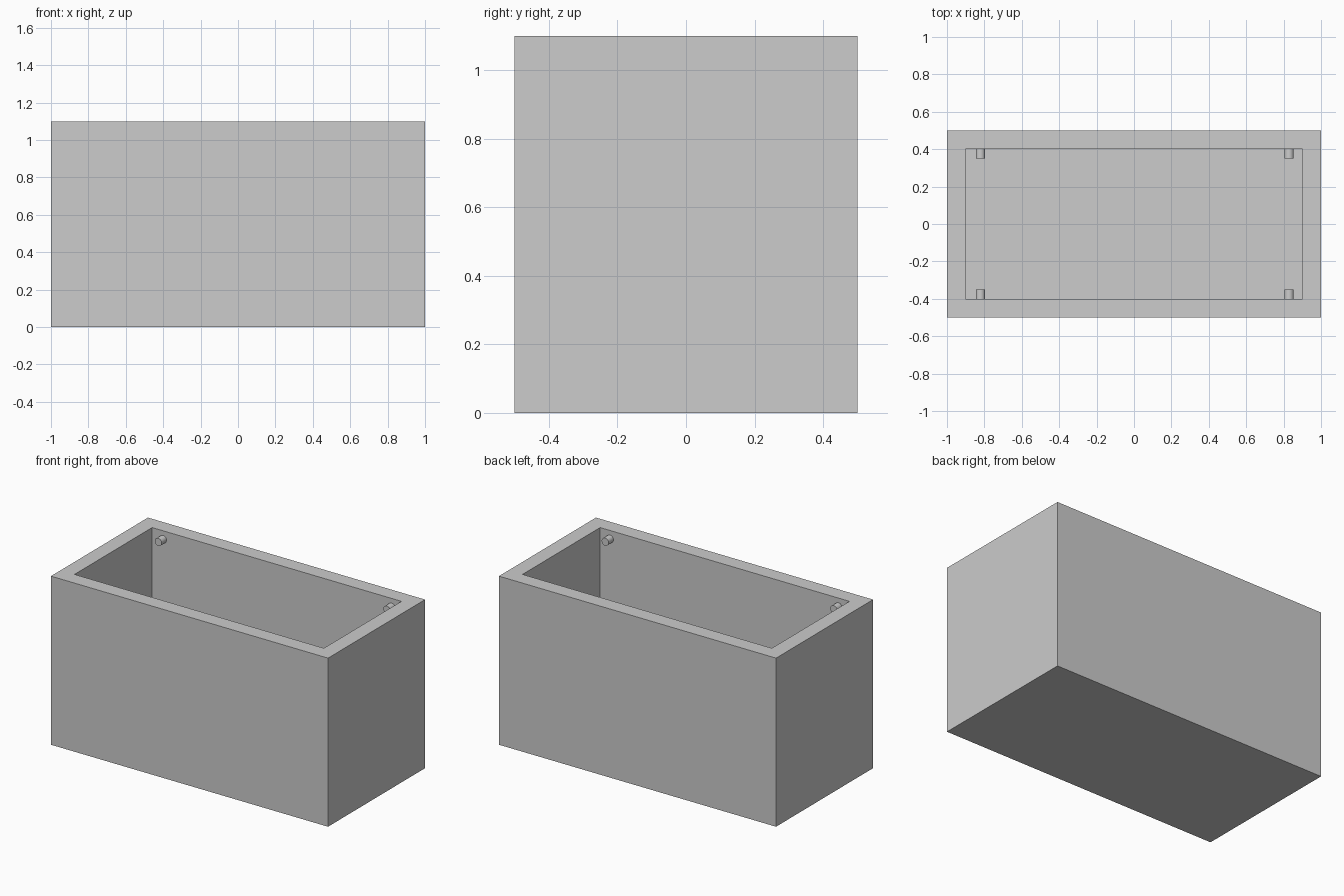
import bpy, bmesh
from math import radians
from mathutils import Matrix, Vector

cube = bpy.data.objects.get("Cube")
if cube:
    bpy.data.objects.remove(cube, do_unlink=True)

LENGTH, DEPTH, HEIGHT, WALL = 2.0, 1.0, 1.1, 0.1
PEG_RADIUS, PEG_LENGTH = 0.025, 0.05

grey = bpy.data.materials.new("light grey")
grey.use_nodes = True
grey.diffuse_color = (0.604, 0.604, 0.604, 1)
grey.node_tree.nodes["Principled BSDF"].inputs["Base Color"].default_value = grey.diffuse_color


def finish(name, bm):
    bmesh.ops.recalc_face_normals(bm, faces=bm.faces)
    mesh = bpy.data.meshes.new(name)
    bm.to_mesh(mesh)
    bm.free()
    mesh.materials.append(grey)
    obj = bpy.data.objects.new(name, mesh)
    bpy.context.collection.objects.link(obj)
    return obj


# Open box: inset the top face and push it down to the floor
bm = bmesh.new()
bmesh.ops.create_cube(bm, size=1)
bmesh.ops.scale(bm, vec=(LENGTH, DEPTH, HEIGHT), verts=bm.verts)
bmesh.ops.translate(bm, vec=(0, 0, HEIGHT / 2), verts=bm.verts)
bm.normal_update()
top = max(bm.faces, key=lambda f: f.calc_center_median().z)
bmesh.ops.inset_region(bm, faces=[top], thickness=WALL, use_even_offset=True)
floor = bmesh.ops.extrude_discrete_faces(bm, faces=[top])["faces"][0]
bmesh.ops.translate(bm, vec=(0, 0, WALL - HEIGHT), verts=floor.verts)
finish("box", bm)

# Four round pegs near the top inner corners
for side, x in (("left", 0.829), ("right", -0.821)):
    for end, sy in (("back", 1), ("front", -1)):
        bm = bmesh.new()
        place = Vector((x, sy * (DEPTH / 2 - WALL - PEG_LENGTH / 2), 1.045))
        bmesh.ops.create_cone(bm, cap_ends=True, segments=24, radius1=PEG_RADIUS,
                              radius2=PEG_RADIUS, depth=PEG_LENGTH,
                              matrix=Matrix.Translation(place) @ Matrix.Rotation(radians(90), 4, "X"))
        peg = finish(f"peg_{end}_{side}", bm)
        bpy.ops.object.select_all(action="DESELECT")
        peg.select_set(True)
        bpy.context.view_layer.objects.active = peg
        bpy.ops.object.shade_smooth_by_angle(angle=radians(30))
